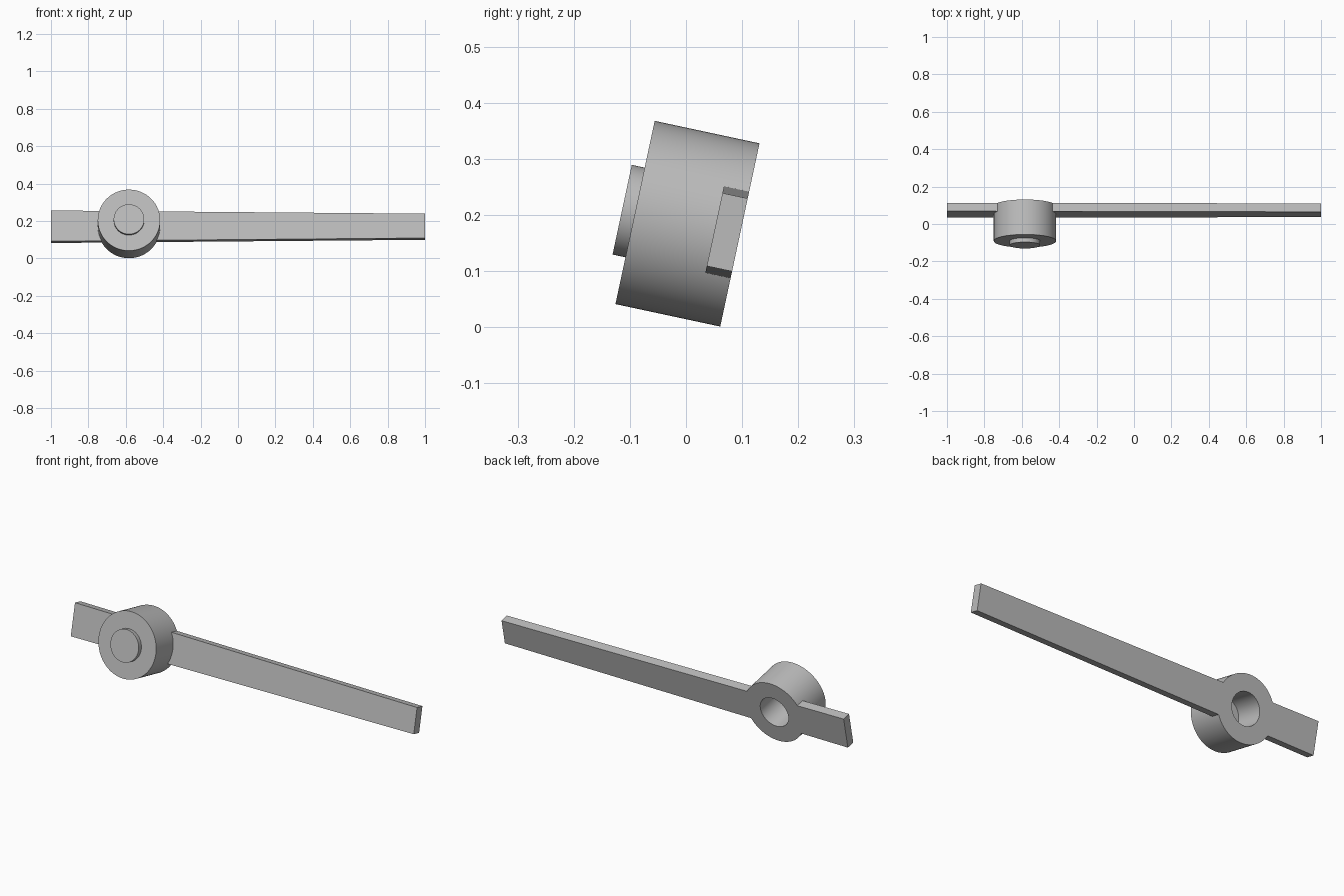
import bpy, bmesh
from math import sin, cos, asin, pi, radians
from mathutils import Matrix, Vector

cube = bpy.data.objects.get("Cube")
if cube:
    bpy.data.objects.remove(cube)

HUB_X, HUB_R, HUB_LEN = -0.583, 0.167, 0.191
BORE_R, BORE_DEPTH = 0.0817, 0.152
BOSS_LEN = 0.0235
ARM_T = 0.046

# Parts are modelled with y = 0 on the back face, then tipped back about x
PLACE = Matrix.Translation((HUB_X, 0.096, 0.1645)) @ Matrix.Rotation(radians(-12.1), 4, 'X')

grey = bpy.data.materials.new("plain grey")
grey.use_nodes = True
grey.diffuse_color = (0.5, 0.5, 0.5, 1)
grey.node_tree.nodes["Principled BSDF"].inputs["Base Color"].default_value = (0.5, 0.5, 0.5, 1)


def finish(name, bm):
    bmesh.ops.recalc_face_normals(bm, faces=bm.faces)
    bm.transform(PLACE)
    mesh = bpy.data.meshes.new(name)
    bm.to_mesh(mesh)
    bm.free()
    mesh.materials.append(grey)
    obj = bpy.data.objects.new(name, mesh)
    bpy.context.collection.objects.link(obj)
    bpy.ops.object.select_all(action='DESELECT')
    obj.select_set(True)
    bpy.context.view_layer.objects.active = obj
    bpy.ops.object.shade_smooth_by_angle(angle=radians(30))


def lathe(name, profile, steps=96):
    """Spin (radius, y) points about the y axis."""
    bm = bmesh.new()
    verts = [bm.verts.new((r, y, 0)) for r, y in profile]
    edges = [bm.edges.new(pair) for pair in zip(verts, verts[1:])]
    bmesh.ops.spin(bm, geom=verts + edges, cent=(0, 0, 0), axis=(0, 1, 0),
                   angle=2 * pi, steps=steps, use_merge=True)
    bmesh.ops.remove_doubles(bm, verts=bm.verts, dist=1e-5)
    finish(name, bm)


def half_width(x):
    """The blade narrows evenly along its length."""
    return 0.0752 - 0.0087 * (x + HUB_X)


def arm(name, side, tip):
    """Tapered bar whose inner end follows the round hub."""
    root = half_width(side * HUB_R)
    a = asin(root / HUB_R)
    outline = [(side * HUB_R * cos(t), HUB_R * sin(t))
               for t in (a * (1 - i / 8) for i in range(17))]
    outline += [(tip, -half_width(tip)), (tip, half_width(tip))]
    bm = bmesh.new()
    face = bm.faces.new([bm.verts.new((x, 0, z)) for x, z in outline])
    ext = bmesh.ops.extrude_face_region(bm, geom=[face], use_keep_orig=True)
    moved = [g for g in ext["geom"] if isinstance(g, bmesh.types.BMVert)]
    bmesh.ops.translate(bm, verts=moved, vec=Vector((0, -ARM_T, 0)))
    finish(name, bm)


# Hub with front boss and blind bore from the back
lathe("hub", [(0, -HUB_LEN - BOSS_LEN), (BORE_R, -HUB_LEN - BOSS_LEN),
              (BORE_R, -HUB_LEN), (HUB_R, -HUB_LEN), (HUB_R, 0),
              (BORE_R, 0), (BORE_R, -BORE_DEPTH), (0, -BORE_DEPTH)])

# Pointer blade on the left, short tail on the right
arm("long_arm", 1, 1 - HUB_X)
arm("short_arm", -1, -1 - HUB_X)
